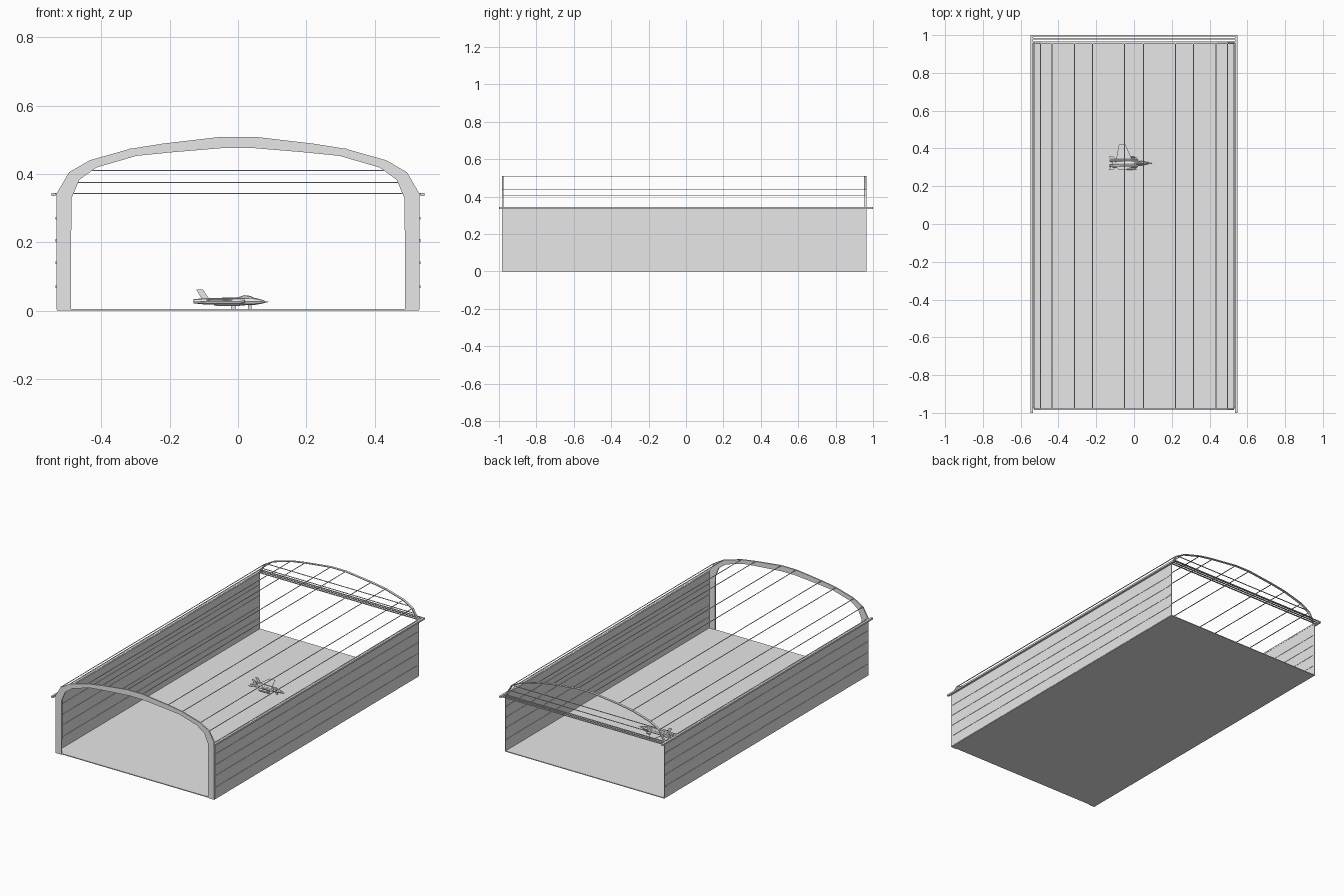
import bpy, bmesh, math
from mathutils import Vector

if "Cube" in bpy.data.objects:
    bpy.data.objects.remove(bpy.data.objects["Cube"])

grey = bpy.data.materials.new("plain_grey")
grey.diffuse_color = (0.8, 0.8, 0.8, 1)
grey.use_nodes = True
grey.node_tree.nodes["Principled BSDF"].inputs["Base Color"].default_value = grey.diffuse_color


def finish(name, bm):
    bmesh.ops.recalc_face_normals(bm, faces=bm.faces)
    me = bpy.data.meshes.new(name)
    bm.to_mesh(me)
    bm.free()
    me.materials.append(grey)
    ob = bpy.data.objects.new(name, me)
    bpy.context.collection.objects.link(ob)
    return ob


def box(name, x0, x1, y0, y1, z0, z1):
    bm = bmesh.new()
    bmesh.ops.create_cube(bm, size=1)
    for v in bm.verts:
        v.co = ((x0 + x1) / 2 + v.co.x * (x1 - x0),
                (y0 + y1) / 2 + v.co.y * (y1 - y0),
                (z0 + z1) / 2 + v.co.z * (z1 - z0))
    return finish(name, bm)


def band(name, outer, inner, y0, y1):
    """Solid strip between two matching xz profiles."""
    bm = bmesh.new()
    rows = [[bm.verts.new((x, y, z)) for x, z in p]
            for p, y in ((outer, y0), (inner, y0), (inner, y1), (outer, y1))]
    for i in range(len(outer) - 1):
        for k in range(4):
            a, b = rows[k], rows[(k + 1) % 4]
            bm.faces.new((a[i], a[i + 1], b[i + 1], b[i]))
    for i in (0, -1):
        bm.faces.new([r[i] for r in rows])
    return finish(name, bm)


def plate(name, pts, offset):
    """Flat polygon thickened along offset."""
    bm = bmesh.new()
    f = bm.faces.new([bm.verts.new(p) for p in pts])
    g = bmesh.ops.extrude_face_region(bm, geom=[f])
    bmesh.ops.translate(bm, vec=offset, verts=[v for v in g["geom"] if isinstance(v, bmesh.types.BMVert)])
    return finish(name, bm)


def tube(name, y, stations, n=8):
    """Body along x; stations are (x, z, half width, half height)."""
    bm = bmesh.new()
    rings = [[bm.verts.new((x, y + w * math.cos(math.tau * k / n), z + h * math.sin(math.tau * k / n)))
              for k in range(n)] for x, z, w, h in stations]
    for a, b in zip(rings, rings[1:]):
        for k in range(n):
            bm.faces.new((a[k], a[(k + 1) % n], b[(k + 1) % n], b[k]))
    bm.faces.new(rings[0])
    bm.faces.new(rings[-1])
    return finish(name, bm)


def both(half):
    return [(-x, z) for x, z in reversed(half)] + half


# Floor slab
box("floor", -0.53, 0.53, -0.98, 0.965, 0, 0.005)

# Side walls with horizontal ribs, and gutters on the eaves
for s, side in ((-1, "left"), (1, "right")):
    box(side + "_wall", s * 0.53 - 0.002, s * 0.53 + 0.002, -0.98, 0.965, 0.003, 0.337)
    for i, z in enumerate((0.07, 0.14, 0.205, 0.27)):
        box(f"{side}_wall_rib_{i}", s * 0.53 - 0.004, s * 0.53 + 0.004, -0.975, 0.955, z - 0.004, z + 0.004)
    box(side + "_gutter", s * 0.541 - 0.006, s * 0.541 + 0.006, -1, 1, 0.335, 0.345)
    box(side + "_eave_rail", s * 0.53 - 0.003, s * 0.53 + 0.003, -0.98, 0.965, 0.337, 0.345)

# Front arch
outer = [(0.05, 0.509), (0.22, 0.489), (0.315, 0.474), (0.435, 0.44), (0.495, 0.405), (0.53, 0.345), (0.53, 0.0)]
inner = [(0.045, 0.476), (0.2, 0.463), (0.298, 0.453), (0.415, 0.419), (0.465, 0.383), (0.488, 0.328), (0.49, 0.0)]
band("front_arch", both(outer), both(inner), -0.984, -0.976)

# Rear arch rib, only above the eaves
roof = outer[:6]
band("rear_arch", both(roof), both([(x * 0.992, z - 0.004) for x, z in roof]), 0.952, 0.966)

# Roof purlins: flat ribbons at each bend of the roof
for i, (x, z) in enumerate(both(roof)):
    box(f"roof_purlin_{i}", x - 0.003, x + 0.003, -0.98, 0.96, z - 0.001, z)

# Rear gable rails and eave beam
for i, (w, z) in enumerate(((0.51, 0.375), (0.485, 0.41))):
    box(f"gable_rail_{i}", -w, w, 0.958, 0.964, z - 0.001, z + 0.001)
for i, y in enumerate((0.963, 0.98, 0.996)):
    box(f"rear_eave_rail_{i}", -0.545, 0.545, y - 0.004, y + 0.004, 0.342, 0.345)

# Aircraft: fuselage, canopy and nose probe
Y = 0.322
tube("aircraft_fuselage", Y, [(-0.115, 0.027, 0.012, 0.006), (-0.06, 0.027, 0.016, 0.01),
                              (0.0, 0.027, 0.014, 0.012), (0.045, 0.027, 0.011, 0.011),
                              (0.07, 0.026, 0.006, 0.006), (0.083, 0.025, 0.001, 0.001)])
tube("aircraft_canopy", Y, [(0.0, 0.036, 0.004, 0.003), (0.018, 0.037, 0.007, 0.008),
                            (0.035, 0.036, 0.006, 0.007), (0.055, 0.032, 0.002, 0.002)])
tube("nose_probe", Y, [(0.08, 0.025, 0.001, 0.001), (0.095, 0.025, 0.0005, 0.0005)], 4)

# Aircraft: engines, wheels, fins and pods in mirrored pairs
for s, side in ((-1, "right"), (1, "left")):
    y = Y + s * 0.014
    tube(side + "_engine", y, [(-0.13, 0.027, 0.006, 0.006), (-0.1, 0.027, 0.009, 0.009),
                               (0.005, 0.027, 0.009, 0.009), (0.02, 0.03, 0.007, 0.007)])
    y = Y + s * 0.016
    plate(side + "_fin", [(-0.105, y, 0.032), (-0.122, y, 0.061), (-0.102, y, 0.061), (-0.085, y, 0.034)],
          (0, 0.002, 0))
    plate(side + "_tailplane", [(-0.095, Y + s * 0.02, 0.025), (-0.11, Y + s * 0.036, 0.025),
                                (-0.132, Y + s * 0.036, 0.025), (-0.125, Y + s * 0.02, 0.025)], (0, 0, 0.002))
    tube(side + "_pod", Y + s * 0.031, [(-0.07, 0.016, 0.001, 0.001), (-0.055, 0.016, 0.004, 0.004),
                                        (-0.005, 0.016, 0.004, 0.004), (0.015, 0.016, 0.001, 0.001)], 6)
    box(side + "_wheel", -0.02, -0.006, Y + s * 0.014 - 0.002, Y + s * 0.014 + 0.002, 0.004, 0.018)
box("nose_wheel", 0.03, 0.04, Y - 0.002, Y + 0.002, 0.005, 0.018)

# Wings: one spread, one short
for name, tip in (("left_wing", 0.42), ("right_wing", 0.285)):
    root = Y + (0.018 if tip > Y else -0.018)
    plate(name, [(-0.01, root, 0.03), (-0.045, tip, 0.03), (-0.08, tip, 0.03), (-0.095, root, 0.03)],
          (0, 0, 0.002))
